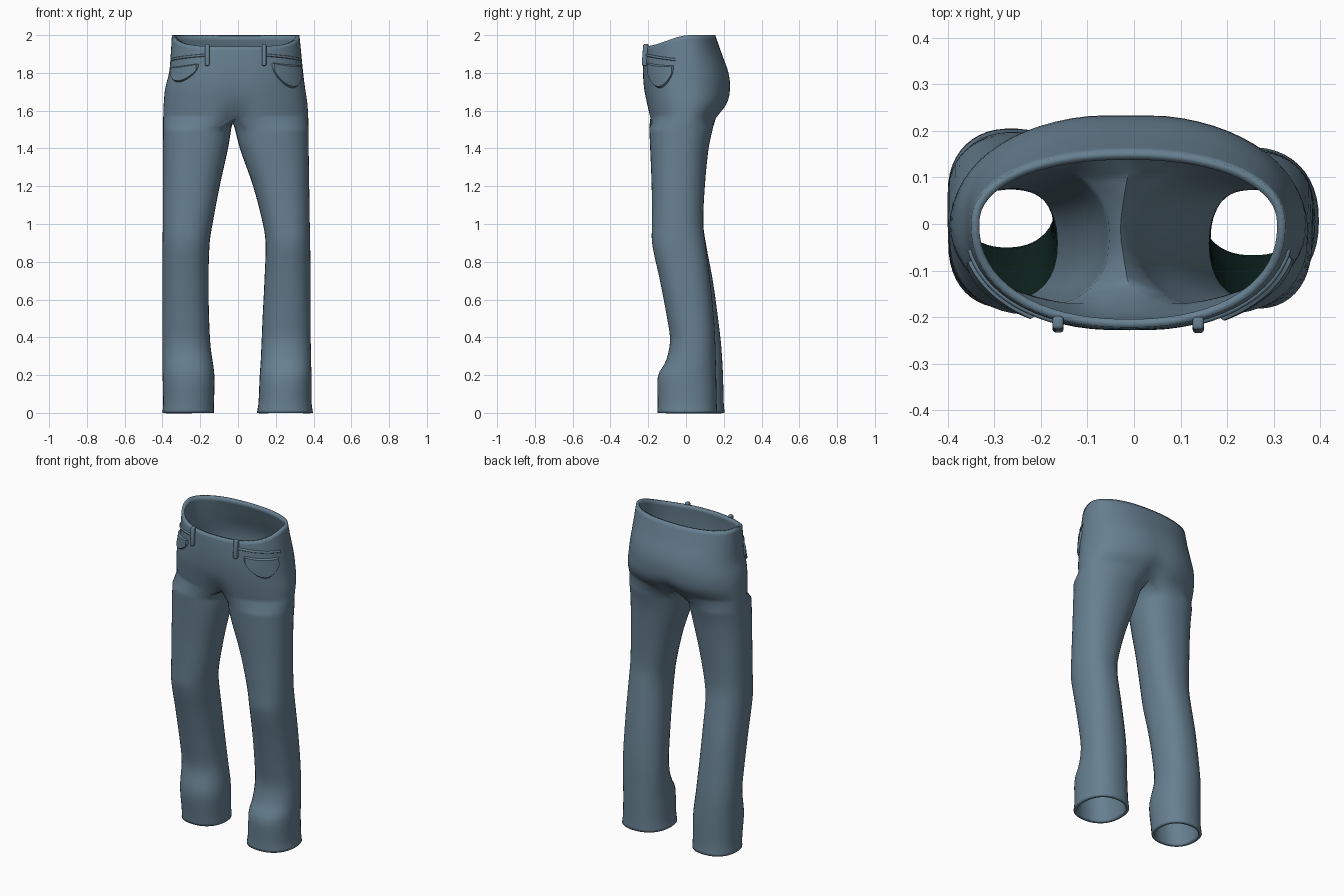
import bpy, bmesh, math
from mathutils import Vector

if "Cube" in bpy.data.objects:
    bpy.data.objects.remove(bpy.data.objects["Cube"])

def material(name, col):
    m = bpy.data.materials.new(name)
    m.diffuse_color = (*col, 1)
    m.use_nodes = True
    m.node_tree.nodes["Principled BSDF"].inputs["Base Color"].default_value = m.diffuse_color
    return m

DENIM = material("slate denim", (0.135, 0.215, 0.28))
DARK = material("dark lining", (0.005, 0.02, 0.016))

# Sections: z, min x, max x, front y, back y
HIPS = [(1.56, -.396, .372, -.197, .165), (1.64, -.393, .367, -.212, .222),
        (1.72, -.385, .355, -.225, .236), (1.80, -.365, .345, -.230, .227),
        (1.90, -.356, .335, -.226, .190), (2.00, -.350, .325, -.215, .155)]
LEFT = [(0, -.400, -.127, -.075, .205), (.05, -.396, -.127, -.080, .200), (.20, -.399, -.125, -.095, .196),
        (.35, -.400, -.145, -.068, .187), (.50, -.400, -.153, -.090, .170), (.70, -.400, -.156, -.132, .142),
        (.90, -.399, -.150, -.178, .105), (1.0, -.398, -.135, -.180, .092), (1.2, -.398, -.097, -.182, .100),
        (1.4, -.397, -.053, -.190, .120), (1.51, -.396, -.035, -.195, .143)]
RIGHT = [(0, .100, .397, -.152, .165), (.05, .108, .390, -.150, .163), (.20, .115, .389, -.148, .160),
         (.27, .120, .387, -.108, .158), (.38, .125, .385, -.085, .155), (.50, .130, .385, -.100, .148),
         (.70, .140, .384, -.138, .128), (.90, .146, .382, -.180, .102), (1.0, .132, .380, -.180, .091),
         (1.2, .080, .377, -.182, .100), (1.4, .010, .374, -.190, .120), (1.51, -.018, .373, -.195, .143)]

def section(table, z):
    """Smooth interpolation between neighbouring sections."""
    k = max(i for i in range(len(table) - 1) if i == 0 or table[i][0] <= z)
    a, b = table[k], table[k + 1]
    p, q = table[max(k - 1, 0)], table[min(k + 2, len(table) - 1)]
    h = b[0] - a[0]
    t = min(max((z - a[0]) / h, 0), 1)
    out = []
    for j in range(1, 5):
        ma = (b[j] - p[j]) / (b[0] - p[0]) * h
        mb = (q[j] - a[j]) / (q[0] - a[0]) * h
        out.append((2*t**3 - 3*t*t + 1)*a[j] + (t**3 - 2*t*t + t)*ma
                   + (3*t*t - 2*t**3)*b[j] + (t**3 - t*t)*mb)
    return out

def spow(v, e):
    return math.copysign(abs(v) ** e, v)

def outline(sec, ang, n, yc):
    x0, x1, yf, yb = sec
    c, s = spow(math.cos(ang), 2 / n), spow(math.sin(ang), 2 / n)
    return (x0 + x1) / 2 + c * (x1 - x0) / 2, yc + s * ((yb - yc) if s > 0 else (yc - yf))

def hip_point(ang, z):
    x, y = outline(section(HIPS, z), ang, 2.2, 0)
    # groove between the legs, fading upwards
    g = .22 * max(0, 1 - (z - 1.56) / .14) ** 2 + .03 * max(0, 1 - (z - 1.56) / .35)
    return Vector((x, y * (1 - g * math.exp(-((x + .012) / .06) ** 2)), z))

def rim_height(y):
    t = min(max((y + .22) / .24, 0), 1)
    return 1.94 + .06 * t * t * (3 - 2 * t)

def leg_point(table, side, ang, z):
    x0, x1, yf, yb = section(table, z)
    x, y = outline((x0, x1, yf, yb), ang, 2.25, (yf + yb) / 2)
    return Vector((x if side > 0 else x0 + x1 - x, y, z))

def finish(bm, name, mats, angle=50):
    me = bpy.data.meshes.new(name)
    bm.to_mesh(me)
    bm.free()
    ob = bpy.data.objects.new(name, me)
    bpy.context.collection.objects.link(ob)
    for m in mats:
        me.materials.append(m)
    bpy.context.view_layer.objects.active = ob
    ob.select_set(True)
    bpy.ops.object.shade_smooth_by_angle(angle=math.radians(angle))
    ob.select_set(False)
    return ob

# Trousers: hip rings that split into two leg tubes along a crotch strip
N, ROWS, C = 64, 18, 9
bm = bmesh.new()

def bridge(low, high, flip, mat=0):
    n = len(low)
    for i in range(n):
        j = (i + 1) % n
        q = [low[i], low[j], high[j], high[i]]
        bm.faces.new(q[::-1] if flip else q).material_index = mat

hips = []
for r in range(ROWS + 1):
    ring = []
    for i in range(N):
        a = -math.pi / 2 + 2 * math.pi * i / N
        top = rim_height(hip_point(a, 2.0).y)
        ring.append(bm.verts.new(hip_point(a, 1.56 + (top - 1.56) * r / ROWS)))
    hips.append(ring)
for a, b in zip(hips, hips[1:]):
    bridge(a, b, False)

back, front = hips[0][N // 2].co, hips[0][0].co
crotch = []
for k in range(1, C + 1):
    t = k / (C + 1)
    p = back.lerp(front, t)
    d = math.sin(math.pi * t)
    crotch.append(bm.verts.new((p.x - .016 * d, p.y, p.z - .025 * d)))

levels = [1.51 - .03 * k for k in range(49)] + [.045, .035, .015, 0]
for side, table in ((1, RIGHT), (-1, LEFT)):
    upper = [hips[0][(side * i) % N] for i in range(N // 2 + 1)] + crotch
    half = math.radians(125)
    angles = [-half + 2 * half * i / (N // 2) for i in range(N // 2 + 1)]
    angles += [half + (2 * math.pi - 2 * half) * k / (C + 1) for k in range(1, C + 1)]
    for z in levels:
        lower = [bm.verts.new(leg_point(table, side, a, z)) for a in angles]
        bridge(lower, upper, side < 0, 1 if .3 < z < .92 else 0)
        upper = lower

# outside is all denim; the wall's inner skin uses the next slot, dark inside the lower legs
trousers = finish(bm, "trousers", [DENIM, DENIM, DARK])
wall = trousers.modifiers.new("cloth thickness", 'SOLIDIFY')
wall.thickness, wall.offset, wall.material_offset = .018, -1, 1
wall.material_offset_rim = 0

def hip_frame(ang, z):
    p = hip_point(ang, z)
    t = hip_point(ang + .02, z) - hip_point(ang - .02, z)
    u = hip_point(ang, z + .01) - hip_point(ang, z - .01)
    return p, t.cross(u).normalized()

# Front pockets: slightly raised pouches following the hips
def pocket(name, a0, a1, top0, top1, depth):
    b = bmesh.new()
    U, V = 20, 10
    grid = []
    for i in range(U + 1):
        u = i / U
        a = math.radians(a0 + (a1 - a0) * u)
        zt = top0 + (top1 - top0) * u
        d = depth * max(math.sin(math.pi * u), 0) ** .6 + .012
        row = []
        for k in range(V + 1):
            p, n = hip_frame(a, zt - d * k / V)
            edge = i in (0, U) or k in (0, V)
            row.append(b.verts.new(p + n * (-.006 if edge else .011)))
        grid.append(row)
    for i in range(U):
        for k in range(V):
            q = [grid[i][k], grid[i][k+1], grid[i+1][k+1], grid[i+1][k]]
            b.faces.new(q if a1 > a0 else q[::-1])
    return finish(b, name, [DENIM], 35)

pocket("right_pocket", -60, -14, 1.855, 1.84, .12)
pocket("left_pocket", -122, -164, 1.85, 1.83, .08)

# Pocket opening seams
def seam(name, pts, radius):
    cu = bpy.data.curves.new(name, 'CURVE')
    cu.dimensions, cu.bevel_depth, cu.bevel_resolution = '3D', radius, 2
    sp = cu.splines.new('POLY')
    sp.points.add(len(pts) - 1)
    for q, p in zip(sp.points, pts):
        q.co = (*p, 1)
    ob = bpy.data.objects.new(name, cu)
    bpy.context.collection.objects.link(ob)
    cu.materials.append(DENIM)

for name, a0, a1 in (("right_seam", -66, -12), ("left_seam", -114, -168)):
    seam(name, [hip_point(math.radians(a0 + (a1 - a0) * k / 14), 1.895 - .025 * k / 14)
                for k in range(15)], .007)

# Belt loops
for name, x in (("left_belt_loop", -.163), ("right_belt_loop", .138)):
    ang = min((math.radians(-180 + k) for k in range(181)), key=lambda a: abs(hip_point(a, 1.9).x - x))
    b = bmesh.new()
    bmesh.ops.create_cube(b, size=1)
    for v in b.verts:
        z = 1.895 + v.co.z * .115
        p, n = hip_frame(ang, z)
        v.co = Vector((x + v.co.x * .024, p.y - .008 + v.co.y * .028, z))
    bmesh.ops.bevel(b, geom=b.edges[:], offset=.007, segments=3, affect='EDGES', profile=.5)
    finish(b, name, [DENIM])
